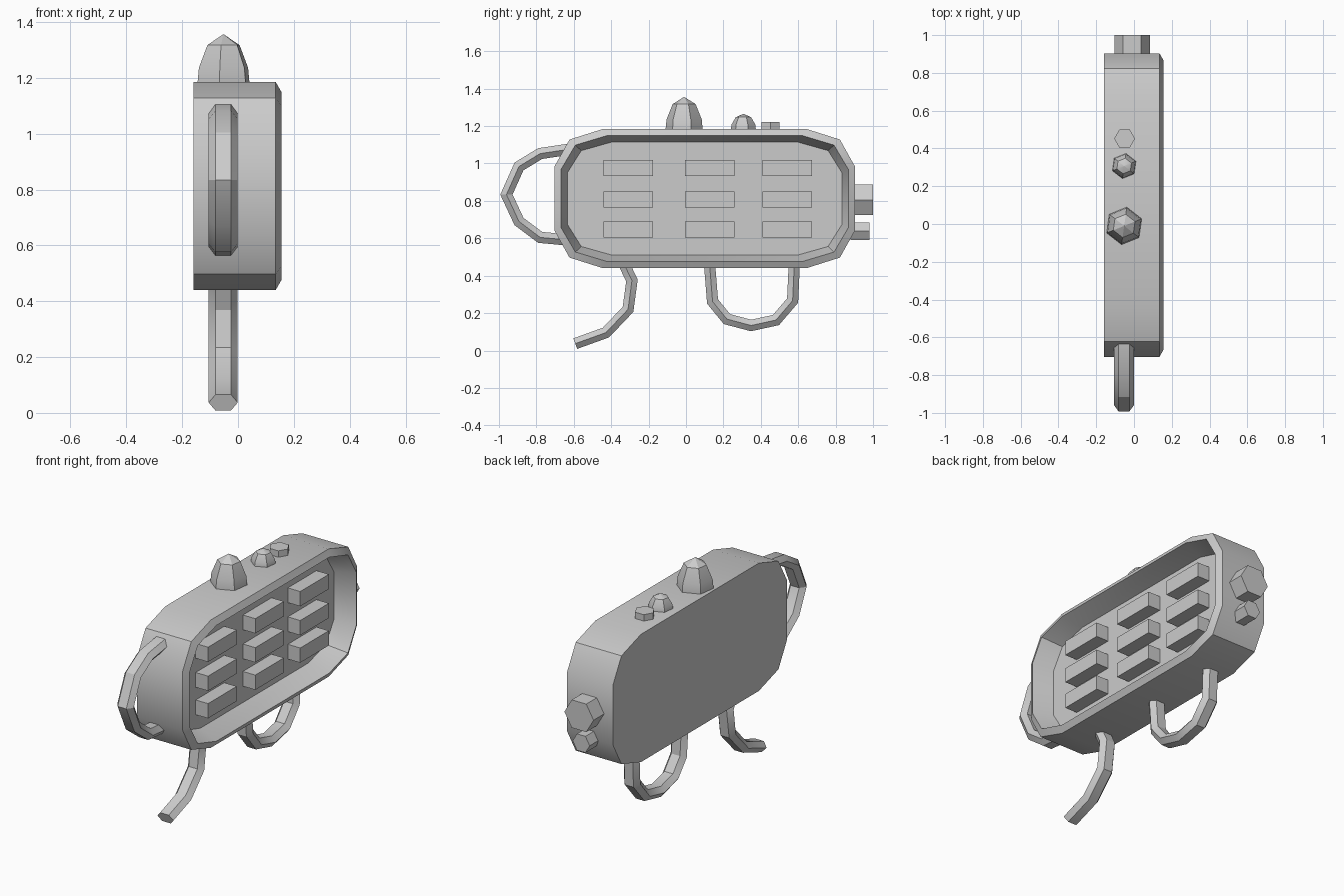
import bpy, bmesh, math
from mathutils import Vector

if "Cube" in bpy.data.objects:
    bpy.data.objects.remove(bpy.data.objects["Cube"])


def make(name, rings, cap_start=True, cap_end=True):
    """Skin a list of equal-length vertex rings into one object."""
    bm = bmesh.new()
    vs = [[bm.verts.new(p) for p in r] for r in rings]
    n = len(vs[0])
    for a, b in zip(vs, vs[1:]):
        for i in range(n):
            j = (i + 1) % n
            bm.faces.new((a[i], a[j], b[j], b[i]))
    if cap_start:
        bm.faces.new(vs[0][::-1])
    if cap_end:
        bm.faces.new(vs[-1])
    bmesh.ops.recalc_face_normals(bm, faces=bm.faces)
    me = bpy.data.meshes.new(name)
    bm.to_mesh(me)
    bm.free()
    ob = bpy.data.objects.new(name, me)
    bpy.context.collection.objects.link(ob)
    bpy.ops.object.select_all(action='DESELECT')
    ob.select_set(True)
    bpy.context.view_layer.objects.active = ob
    bpy.ops.object.shade_smooth_by_angle(angle=math.radians(30))
    return ob


def outline(x, inset):
    """Twelve-sided rounded rectangle in the YZ plane, mirrored from one corner."""
    cy, cz, hy, hz = 0.1, 0.8125, 0.803, 0.3725
    corner = [(hy, 0.172), (hy - 0.08, hz - 0.057), (hy - 0.26, hz)]
    sy, sz = (hy - inset) / hy, (hz - inset) / hz
    q = [(a * sy, b * sz) for a, b in corner]
    pts = q + [(-a, b) for a, b in q[::-1]]
    pts += [(-a, -b) for a, b in pts]
    return [Vector((x, cy + a, cz + b)) for a, b in pts]


def lathe(name, origin, axis, profile, turn=0.0):
    """Six-sided turned part: profile is (radius, distance along axis)."""
    ax = Vector(axis)
    u = Vector((1, 0, 0))
    v = ax.cross(u)
    rings = []
    for r, h in profile:
        rings.append([Vector(origin) + ax * h + r * (u * math.cos(a) + v * math.sin(a))
                      for a in (turn + math.radians(60 * k) for k in range(6))])
    return make(name, rings)


def strap(name, path, x=-0.053):
    """Six-sided strap swept along a YZ path with mitred corners."""
    section = [(0.052, 0), (0.028, 0.03), (-0.028, 0.03),
               (-0.052, 0), (-0.028, -0.03), (0.028, -0.03)]
    P = [Vector(p) for p in path]
    rings = []
    for i, p in enumerate(P):
        a = (p - P[i - 1]).normalized() if i else (P[1] - p).normalized()
        b = (P[i + 1] - p).normalized() if i < len(P) - 1 else a
        t = (a + b).normalized()
        n = Vector((-t.y, t.x)) / max(t.dot(a), 0.5)
        rings.append([Vector((x + sx, p.x + n.x * s, p.y + n.y * s)) for sx, s in section])
    return make(name, rings)


# Body shell with chamfered rim and recessed panel
make("body", [outline(-0.16, 0), outline(0.135, 0), outline(0.155, 0.035), outline(0.035, 0.07)])

# Keys in a three by three grid
for c, y in enumerate((-0.308, 0.127, 0.541)):
    for r, z in enumerate((0.648, 0.808, 0.977)):
        make(f"key_{r}_{c}", [[Vector((x, y + a * 0.132, z + b * 0.043))
             for a, b in ((-1, -1), (1, -1), (1, 1), (-1, 1))] for x in (0.03, 0.115)])

# Top knobs and button
UP, BACK = (0, 0, 1), (0, 1, 0)
dome = [(1, -0.06), (1, 0), (0.95, 0.3), (0.62, 0.78), (0.02, 1)]
for name, y, r, h in (("large_dome", -0.01, 0.1, 0.17), ("small_dome", 0.307, 0.067, 0.08)):
    lathe(name, (-0.052, y, 1.185), UP, [(a * r, b * h) for a, b in dome], math.radians(22))
lathe("top_button", (-0.05, 0.452, 1.18), UP, [(0.055, 0), (0.055, 0.042)])

# End knobs
lathe("large_end_knob", (-0.01, 0.88, 0.805), BACK, [(0.094, 0), (0.094, 0.12)])
lathe("small_end_knob", (-0.01, 0.88, 0.638), BACK, [(0.055, 0), (0.055, 0.1)])

# Straps: side handle, lower loop, loose tail
strap("side_handle", [(-0.62, 1.077), (-0.78, 1.053), (-0.893, 0.984), (-0.96, 0.834),
                      (-0.893, 0.69), (-0.78, 0.605), (-0.62, 0.59)])
strap("lower_loop", [(0.126, 0.46), (0.142, 0.262), (0.219, 0.168), (0.348, 0.134),
                     (0.481, 0.163), (0.57, 0.267), (0.579, 0.46)])
strap("loose_tail", [(-0.33, 0.46), (-0.289, 0.374), (-0.31, 0.22), (-0.428, 0.096), (-0.592, 0.037)])
